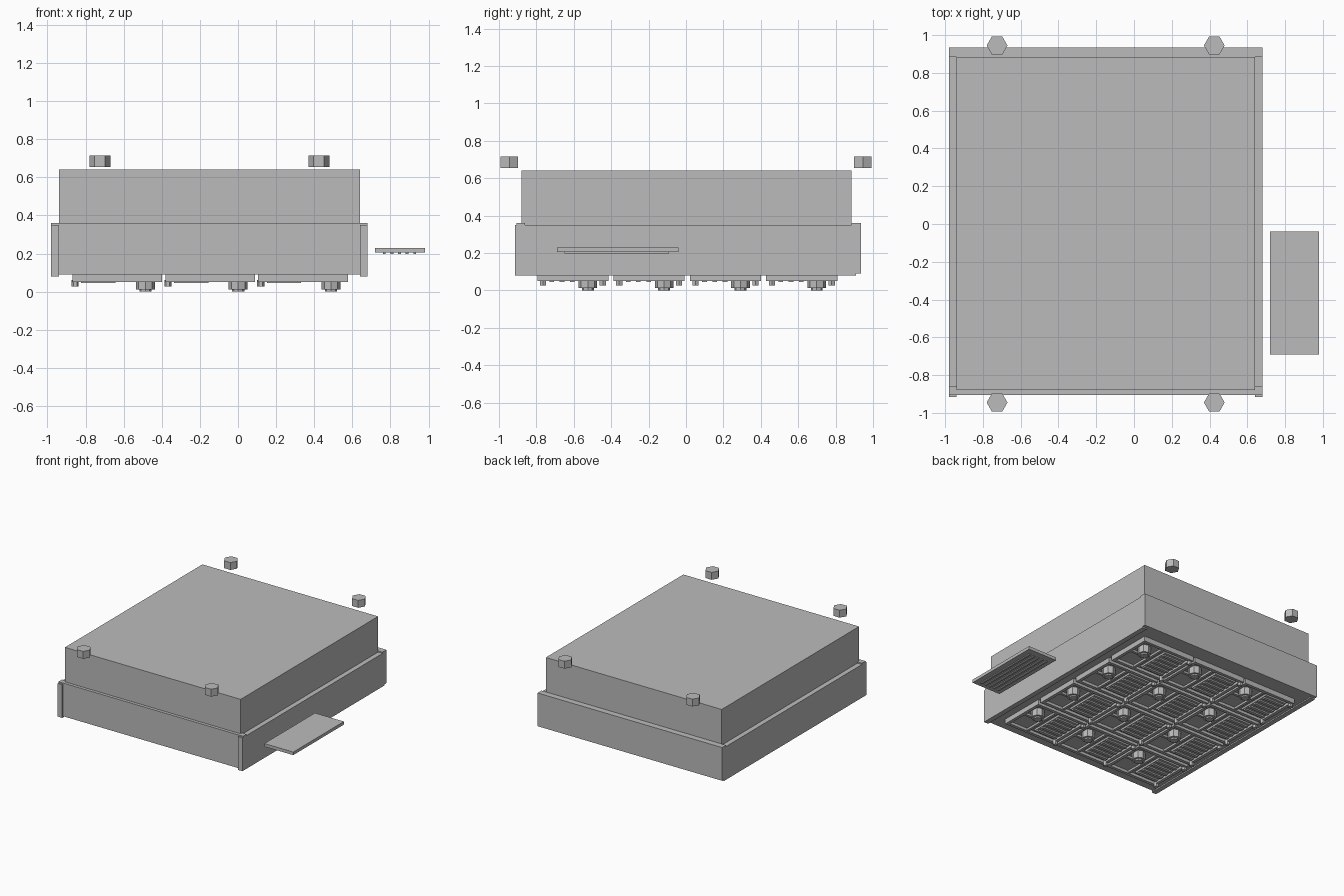
import bpy
import bmesh
from mathutils import Matrix, Vector

cube = bpy.data.objects.get("Cube")
if cube:
    bpy.data.objects.remove(cube, do_unlink=True)

grey = bpy.data.materials.new("plain grey")
grey.use_nodes = True
colour = (0.5, 0.5, 0.5, 1)
grey.diffuse_color = colour
grey.node_tree.nodes["Principled BSDF"].inputs["Base Color"].default_value = colour


def finish(name, bm):
    mesh = bpy.data.meshes.new(name)
    bm.to_mesh(mesh)
    bm.free()
    mesh.materials.append(grey)
    obj = bpy.data.objects.new(name, mesh)
    bpy.context.collection.objects.link(obj)
    return obj


def add_box(bm, x0, x1, y0, y1, z0, z1):
    lo, hi = Vector((x0, y0, z0)), Vector((x1, y1, z1))
    size = hi - lo
    matrix = Matrix.Translation((lo + hi) / 2) @ Matrix.Diagonal((*size, 1))
    bmesh.ops.create_cube(bm, size=1, matrix=matrix)


def add_prism(bm, x, y, z0, z1, radius, sides):
    # One corner of the prism points along y
    spin = Matrix.Rotation(1.5708, 4, "Z")
    matrix = Matrix.Translation((x, y, (z0 + z1) / 2)) @ spin
    bmesh.ops.create_cone(bm, cap_ends=True, segments=sides, radius1=radius,
                          radius2=radius, depth=z1 - z0, matrix=matrix)


def box(name, *bounds):
    bm = bmesh.new()
    add_box(bm, *bounds)
    return finish(name, bm)


# Main block and the panels wrapped around its lower half
box("main_block", -0.94, 0.64, -0.88, 0.885, 0.09, 0.64)
box("front_panel", -0.94, 0.64, -0.905, -0.875, 0.09, 0.36)
box("back_panel", -0.98, 0.68, 0.885, 0.935, 0.09, 0.36)
for name, x0 in (("right_panel", -0.98), ("left_panel", 0.64)):
    bm = bmesh.new()
    add_box(bm, x0, x0 + 0.04, -0.915, 0.91, 0.08, 0.35)
    add_box(bm, x0, x0 + 0.04, -0.905, -0.86, 0.35, 0.36)
    finish(name, bm)

# Loose hexagonal nuts above the four corners
for x in (-0.725, 0.425):
    for y in (-0.945, 0.945):
        bm = bmesh.new()
        add_prism(bm, x, y, 0.655, 0.715, 0.055, 6)
        finish("hex_nut", bm)

# Separate plate beside the block, with ribs underneath
bm = bmesh.new()
add_box(bm, 0.72, 0.98, -0.69, -0.04, 0.205, 0.23)
for i in range(5):
    x = 0.76 + i * 0.04
    add_box(bm, x, x + 0.015, -0.65, -0.09, 0.197, 0.205)
finish("side_plate", bm)


def make_cell(cx, cy):
    w, d = 0.235, 0.19
    # Raised rim around a recessed floor
    bm = bmesh.new()
    add_box(bm, cx - w, cx + w, cy - d, cy + d, 0.072, 0.09)
    for s in (-1, 1):
        xs = sorted((cx + s * w, cx + s * (w - 0.025)))
        ys = sorted((cy + s * d, cy + s * (d - 0.025)))
        add_box(bm, *xs, cy - d, cy + d, 0.05, 0.08)
        add_box(bm, cx - w, cx + w, *ys, 0.05, 0.08)
    # Divider bars
    add_box(bm, cx + 0.025, cx + 0.045, cy - d, cy + d, 0.055, 0.075)
    add_box(bm, cx + 0.035, cx + w, cy - 0.01, cy + 0.01, 0.055, 0.075)
    finish("underside_cell", bm)

    # Ribbed insert
    bm = bmesh.new()
    add_box(bm, cx - 0.195, cx - 0.005, cy - 0.14, cy + 0.14, 0.056, 0.075)
    for i in range(5):
        y = cy - 0.125 + i * 0.055
        add_box(bm, cx - 0.19, cx - 0.01, y, y + 0.025, 0.045, 0.058)
    finish("ribbed_insert", bm)

    # Round knob with a smaller tip
    bm = bmesh.new()
    x, y = cx + 0.147, cy + 0.08
    add_prism(bm, x, y, 0.012, 0.075, 0.05, 8)
    add_prism(bm, x, y, 0.0, 0.014, 0.032, 8)
    finish("knob", bm)

    # Corner pegs
    bm = bmesh.new()
    for s in (-1, 1):
        add_prism(bm, cx - 0.222, cy + s * 0.16, 0.027, 0.06, 0.019, 6)
    finish("corner_pegs", bm)


for column in range(3):
    for row in range(4):
        make_cell(-0.633 + column * 0.487, -0.605 + row * 0.408)
